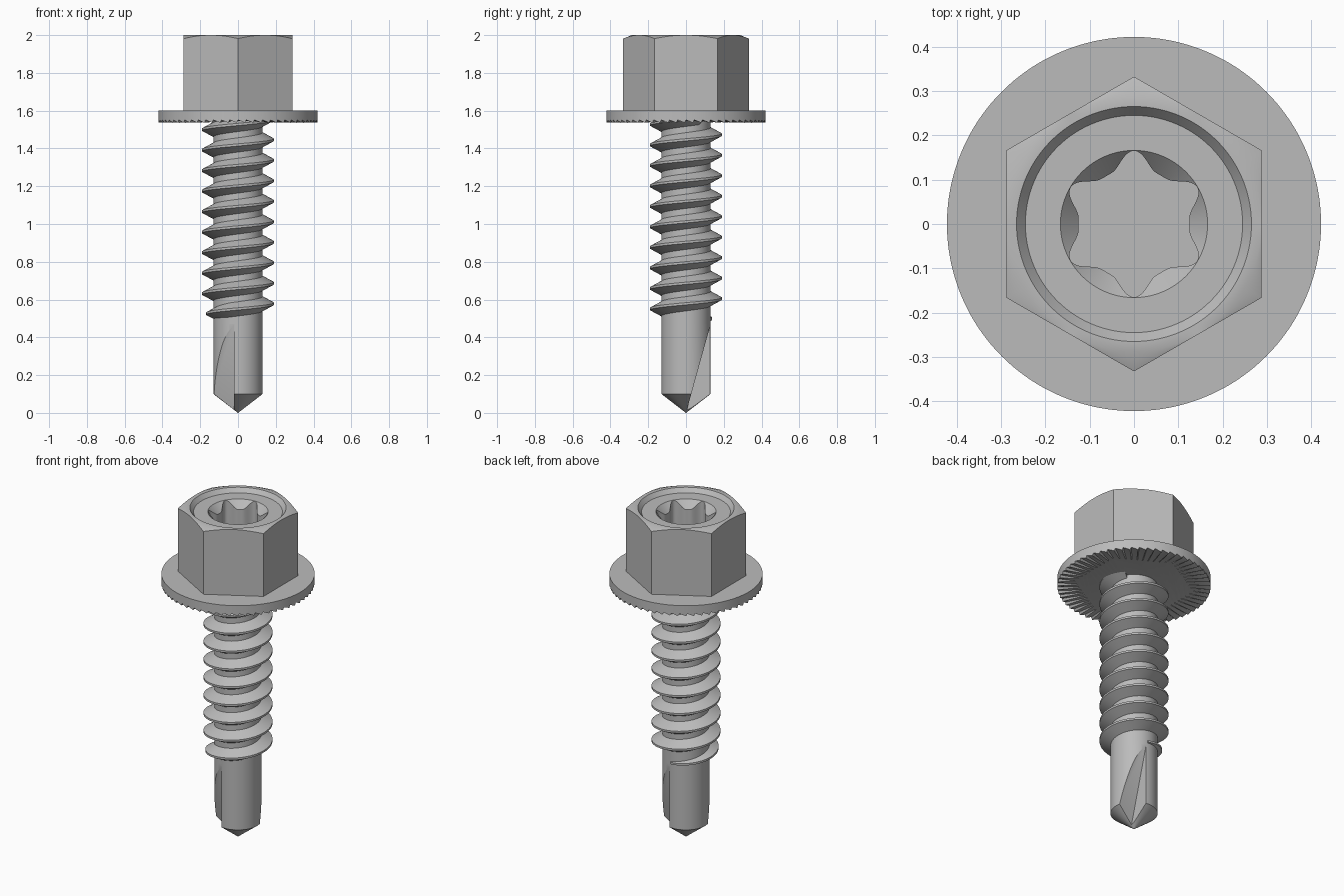
import bpy, bmesh
from math import pi, tau, cos, sin, radians

cube = bpy.data.objects.get("Cube")
if cube:
    bpy.data.objects.remove(cube, do_unlink=True)

steel = bpy.data.materials.new("plain grey steel")
steel.use_nodes = True
GREY = (0.5, 0.5, 0.5, 1)
steel.diffuse_color = GREY
steel.node_tree.nodes["Principled BSDF"].inputs["Base Color"].default_value = GREY


def make(name, bm):
    bmesh.ops.recalc_face_normals(bm, faces=bm.faces)
    mesh = bpy.data.meshes.new(name)
    bm.to_mesh(mesh)
    bm.free()
    mesh.materials.append(steel)
    obj = bpy.data.objects.new(name, mesh)
    bpy.context.collection.objects.link(obj)
    return obj


def select(obj):
    bpy.ops.object.select_all(action="DESELECT")
    obj.select_set(True)
    bpy.context.view_layer.objects.active = obj


def smooth(obj, angle=25):
    select(obj)
    bpy.ops.object.shade_smooth_by_angle(angle=radians(angle))


def loft(name, rings, n):
    """Closed solid from rings, each a pair of functions or numbers (radius, height)."""
    value = lambda f, a: f(a) if callable(f) else f
    bm = bmesh.new()
    rows = []
    for r, z in rings:
        rows.append([bm.verts.new((value(r, a) * cos(a), value(r, a) * sin(a), value(z, a)))
                     for a in (tau * i / n for i in range(n))])
    for low, high in zip(rows, rows[1:]):
        for i in range(n):
            j = (i + 1) % n
            bm.faces.new((low[i], low[j], high[j], high[i]))
    bm.faces.new(rows[0])
    bm.faces.new(rows[-1])
    return make(name, bm)


# Hex head with lobed socket and serrated washer flange
FLAT, TOP, DISH = 0.288, 2.0, 1.975
TEETH, STEPS = 60, 6
SOCKET = 0.166


def hexagon(a):
    return FLAT / cos((a + pi / 6) % (pi / 3) - pi / 6)


def lobes(a):
    return 0.125 + (SOCKET - 0.001 - 0.125) * ((1 - cos(6 * a)) / 2) ** 1.8


def countersink(a):
    return DISH - (SOCKET - lobes(a)) * 1.1


def chamfer(a):
    return TOP - (hexagon(a) - FLAT) * 0.42


def serration(a):
    step = round(a / tau * TEETH * STEPS) % STEPS
    return 1.551 - 0.015 * step / (STEPS - 1)


head = loft("hex_flange_head", [
    (lobes, 1.78), (lobes, countersink), (SOCKET, DISH), (0.245, DISH),
    (0.265, TOP), (FLAT - 0.001, TOP), (hexagon, chamfer), (hexagon, 1.6),
    (0.422, 1.6), (0.422, serration), (hexagon, 1.546)], TEETH * STEPS)
smooth(head)

# Plain core of the shank
ROOT, CREST = 0.13, 0.19
core = loft("shank_core", [(ROOT, 0.47), (ROOT, 1.57)], 96)
smooth(core)

# Helical thread, fading out at the drill end
PITCH, PER_TURN = 0.1085, 96
START, END = 0.495, 1.565
bm = bmesh.new()
count = int((END - START) / PITCH * PER_TURN)
previous = None
for i in range(count + 1):
    z = START + i * PITCH / PER_TURN
    a = pi + (z - 1.5) / PITCH * tau
    fade = min(1, 0.1 + (z - START) / 0.055)
    r = ROOT + (CREST - ROOT) * fade
    half = 0.006 + 0.034 * fade
    section = [bm.verts.new((rad * cos(a), rad * sin(a), z + dz)) for rad, dz in
               ((ROOT - 0.004, -half), (r, -0.006), (r, 0.006), (ROOT - 0.004, half))]
    if previous:
        for k in range(4):
            m = (k + 1) % 4
            bm.faces.new((previous[k], previous[m], section[m], section[k]))
    else:
        bm.faces.new(section)
    previous = section
bm.faces.new(previous)
thread = make("screw_thread", bm)
smooth(thread)

# Drill point with two opposed flutes
drill = loft("drill_point", [(0.0005, 0), (ROOT, 0.1), (ROOT, 0.485)], 96)
for side in (1, -1):
    bm = bmesh.new()
    wedge = ((0, 0), (-0.2, 0.72), (-0.2, -0.05), (0, -0.05))
    ends = [[bm.verts.new((side * x, side * y, z)) for y, z in wedge] for x in (-0.3, -0.022)]
    for k in range(4):
        m = (k + 1) % 4
        bm.faces.new((ends[0][k], ends[0][m], ends[1][m], ends[1][k]))
    for end in ends:
        bm.faces.new(end)
    cutter = make("flute_cutter", bm)
    cutter.hide_render = True
    cut = drill.modifiers.new("flute", "BOOLEAN")
    cut.operation = "DIFFERENCE"
    cut.solver = "EXACT"
    cut.object = cutter
    select(drill)
    bpy.ops.object.modifier_apply(modifier=cut.name)
    bpy.data.objects.remove(cutter, do_unlink=True)
smooth(drill)
